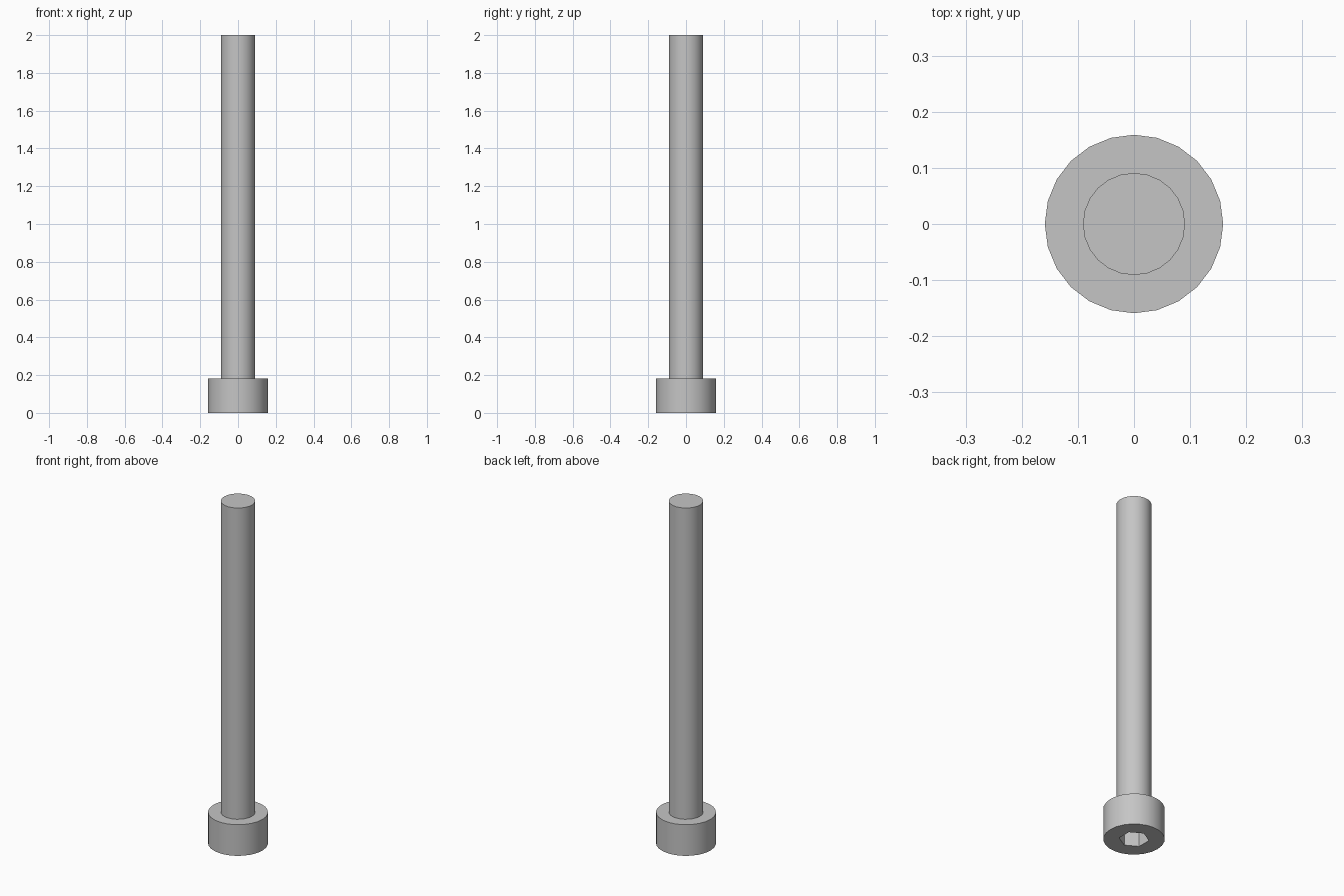
import bpy
import bmesh
import math

if "Cube" in bpy.data.objects:
    bpy.data.objects.remove(bpy.data.objects["Cube"], do_unlink=True)

SIDES = 24
HEAD_RADIUS, HEAD_HEIGHT = 0.159, 0.182
SHAFT_RADIUS, TOTAL_HEIGHT = 0.091, 2.0
SOCKET_RADIUS, SOCKET_DEPTH = 0.0785, 0.091

steel = bpy.data.materials.new("grey steel")
steel.use_nodes = True
colour = (0.56, 0.56, 0.56, 1.0)
steel.diffuse_color = colour
steel.node_tree.nodes["Principled BSDF"].inputs["Base Color"].default_value = colour


def ring(bm, radius, z, sides, turn=0.0):
    """Closed loop of vertices at height z."""
    angles = [turn + 2 * math.pi * i / sides for i in range(sides)]
    return [bm.verts.new((radius * math.cos(a), radius * math.sin(a), z)) for a in angles]


def walls(bm, low, high):
    """Side faces joining two equal rings."""
    n = len(low)
    for i in range(n):
        j = (i + 1) % n
        bm.faces.new((low[i], low[j], high[j], high[i]))


def loop_edges(bm, verts):
    return [bm.edges.get((verts[i - 1], verts[i])) for i in range(len(verts))]


def finish(bm, name):
    bmesh.ops.recalc_face_normals(bm, faces=bm.faces[:])
    mesh = bpy.data.meshes.new(name)
    bm.to_mesh(mesh)
    bm.free()
    mesh.materials.append(steel)
    obj = bpy.data.objects.new(name, mesh)
    bpy.context.collection.objects.link(obj)
    bpy.ops.object.select_all(action="DESELECT")
    obj.select_set(True)
    bpy.context.view_layer.objects.active = obj
    bpy.ops.object.shade_smooth_by_angle(angle=math.radians(30))
    return obj


# Round head with a hexagonal socket sunk into its underside
bm = bmesh.new()
rim = ring(bm, HEAD_RADIUS, 0, SIDES)
shoulder = ring(bm, HEAD_RADIUS, HEAD_HEIGHT, SIDES)
walls(bm, rim, shoulder)
bm.faces.new(shoulder)
socket_mouth = ring(bm, SOCKET_RADIUS, 0, 6, math.radians(30))
socket_floor = ring(bm, SOCKET_RADIUS, SOCKET_DEPTH, 6, math.radians(30))
walls(bm, socket_mouth, socket_floor)
bm.faces.new(socket_floor)
bmesh.ops.triangle_fill(bm, use_beauty=True, normal=(0, 0, -1),
                        edges=loop_edges(bm, rim) + loop_edges(bm, socket_mouth))
finish(bm, "bolt_head")

# Plain cylindrical shaft standing on the head
bm = bmesh.new()
base = ring(bm, SHAFT_RADIUS, HEAD_HEIGHT, SIDES)
tip = ring(bm, SHAFT_RADIUS, TOTAL_HEIGHT, SIDES)
walls(bm, base, tip)
bm.faces.new(base)
bm.faces.new(tip)
finish(bm, "bolt_shaft")
